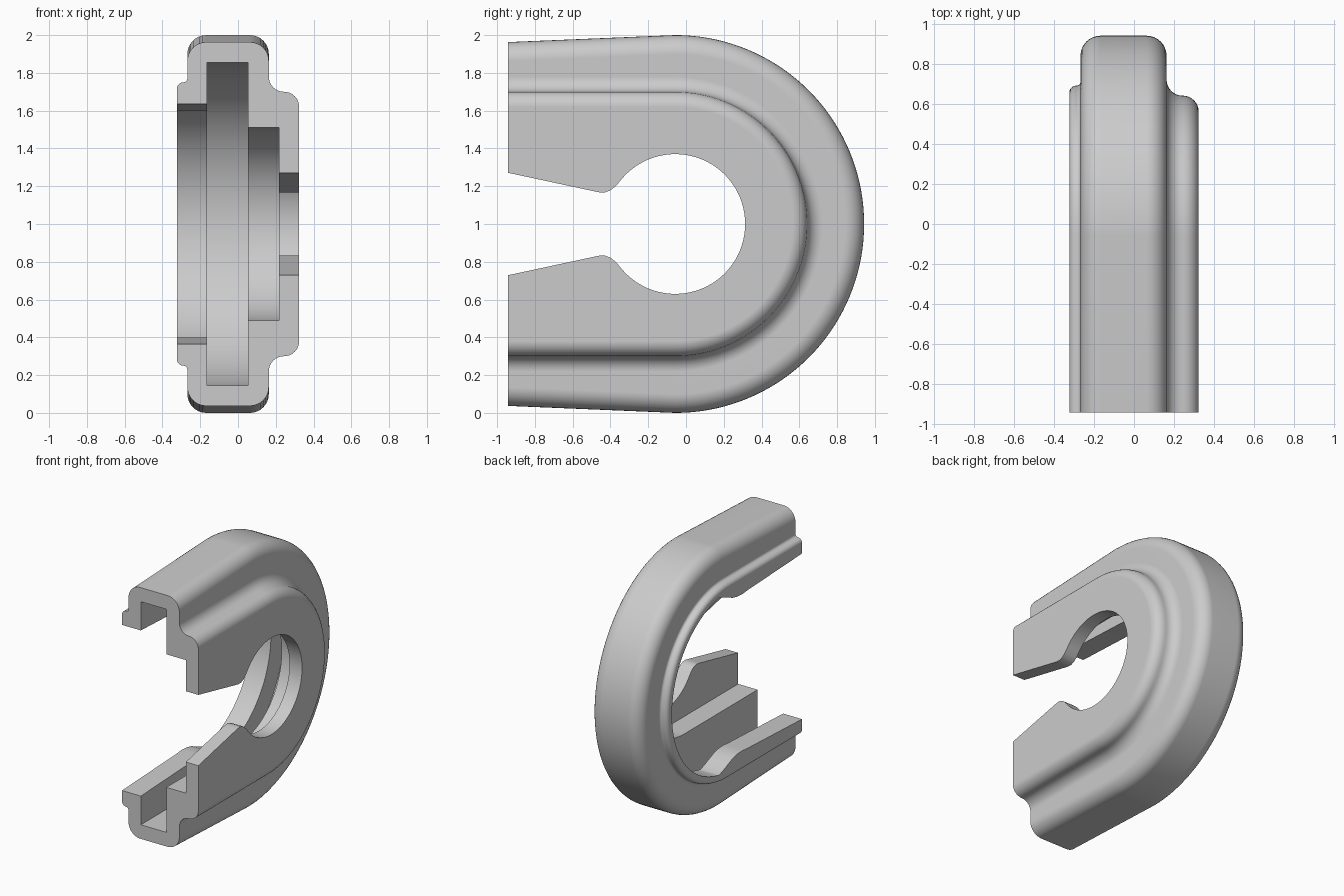
import bpy, bmesh
from math import sin, cos, pi, radians, atan2

if "Cube" in bpy.data.objects:
    bpy.data.objects.remove(bpy.data.objects["Cube"])

CY, CZ = -0.057, 1.0     # centre of the round end
FRONT = -0.943           # open end of the arms
SEGMENTS = 72

grey = bpy.data.materials.new("plain_grey")
grey.use_nodes = True
grey.diffuse_color = (0.6, 0.6, 0.6, 1)
grey.node_tree.nodes["Principled BSDF"].inputs["Base Color"].default_value = (0.6, 0.6, 0.6, 1)


def arc(cx, cy, r, start, end, n):
    """Points on an arc, angles in degrees."""
    angles = [radians(start + (end - start) * i / n) for i in range(n + 1)]
    return [(cx + r * cos(a), cy + r * sin(a)) for a in angles]


def u_loop(r, front, drop=0.0):
    """U-shaped outline: two arms joined by a half circle."""
    curve = arc(CY, CZ, r, 90, -90, SEGMENTS)
    return [(front, CZ + r - drop)] + curve + [(front, CZ - r + drop)]


def keyhole_loop(r, entry):
    """Circle with a flared entry; entry lists (y, half height) from the front."""
    y, h = entry[-1]
    start = atan2(h, y - CY) * 180 / pi
    upper = [(py, CZ + ph) for py, ph in entry[:-1]]
    lower = [(py, CZ - ph) for py, ph in reversed(entry[:-1])]
    return upper + arc(CY, CZ, r, start, -start, SEGMENTS) + lower


def loft(name, sections):
    """Join closed (y, z) outlines placed along x into a solid."""
    bm = bmesh.new()
    rings = [[bm.verts.new((x, y, z)) for y, z in loop] for x, loop in sections]
    for a, b in zip(rings, rings[1:]):
        for i in range(len(a)):
            j = (i + 1) % len(a)
            bm.faces.new((a[i], a[j], b[j], b[i]))
    bm.faces.new(rings[0])
    bm.faces.new(rings[-1])
    bmesh.ops.recalc_face_normals(bm, faces=bm.faces)
    # merge the strips across the flat front end
    front = [e for e in bm.edges if len(e.link_faces) == 2
             and all(f.normal.y < -0.999 for f in e.link_faces)]
    bmesh.ops.dissolve_edges(bm, edges=front, use_verts=False)
    mesh = bpy.data.meshes.new(name)
    bm.to_mesh(mesh)
    bm.free()
    obj = bpy.data.objects.new(name, mesh)
    bpy.context.collection.objects.link(obj)
    obj.data.materials.append(grey)
    return obj


# Outer profile as (x, radius): small lip, rounded rim, hub step
profile = (
    arc(-0.290, 0.716, 0.034, 180, 90, 5)
    + arc(-0.288, 0.77, 0.02, -90, 0, 4)
    + arc(-0.168, 0.90, 0.10, 180, 90, 8)
    + arc(0.063, 0.90, 0.10, 90, 0, 8)
    + arc(0.243, 0.78, 0.08, 180, 270, 8)
    + arc(0.244, 0.62, 0.08, 90, 0, 8)
)
housing = loft("grooved_housing", [
    (x, u_loop(r, FRONT, 0.037 if r > 0.85 else 0)) for x, r in profile])

# Flared entries of the two side openings
wide_entry = [(-1.1, 0.642), (-0.27, 0.605), (-0.22, 0.60), (-0.16, 0.603),
              (-0.10, 0.617), (-0.04, 0.642), (0.01, 0.663), (0.06, 0.680)]
narrow_entry = [(-1.1, 0.305), (-0.49, 0.174), (-0.46, 0.168), (-0.43, 0.167),
                (-0.40, 0.178), (-0.37, 0.202), (-0.342, 0.236)]


def prism(name, x0, x1, loop):
    return loft(name, [(x0, loop), (x1, loop)])


cutters = [
    prism("deep_channel", -0.164, 0.053, u_loop(0.855, -1.1)),
    prism("inner_step", -0.05, 0.218, u_loop(0.51, -1.1)),
    prism("wide_opening", -0.5, -0.1, keyhole_loop(0.69, wide_entry)),
    prism("narrow_opening", 0.1, 0.5, keyhole_loop(0.37, narrow_entry)),
]

# Hollow out the housing
bpy.ops.object.select_all(action='DESELECT')
housing.select_set(True)
bpy.context.view_layer.objects.active = housing
for cutter in cutters:
    mod = housing.modifiers.new(cutter.name, 'BOOLEAN')
    mod.operation = 'DIFFERENCE'
    mod.solver = 'EXACT'
    mod.object = cutter
    bpy.ops.object.modifier_apply(modifier=mod.name)
    bpy.data.objects.remove(cutter)

bpy.ops.object.shade_smooth_by_angle(angle=radians(30))
normals = housing.modifiers.new("even_shading", 'WEIGHTED_NORMAL')
normals.keep_sharp = True
